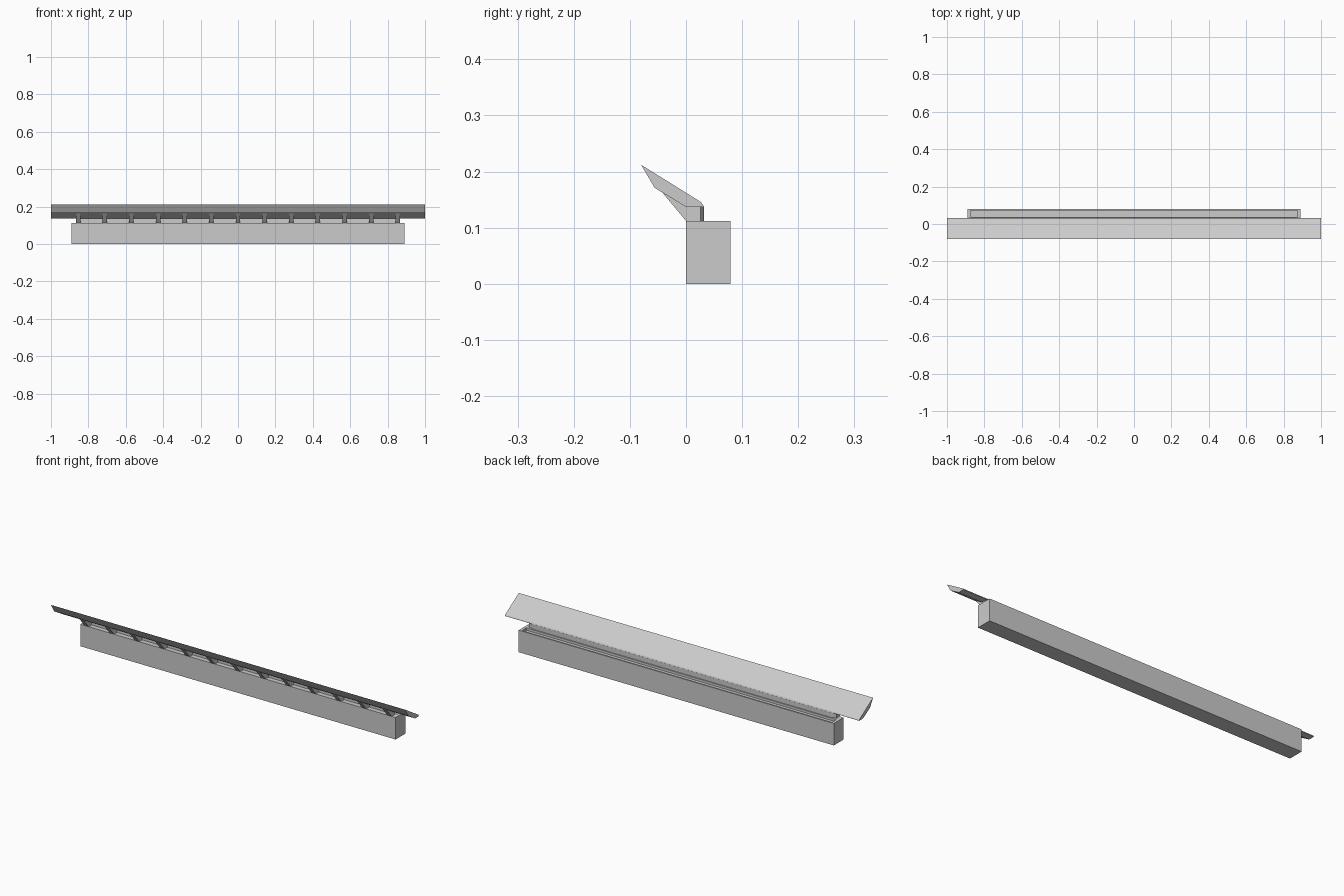
import bpy, bmesh, math

if "Cube" in bpy.data.objects:
    bpy.data.objects.remove(bpy.data.objects["Cube"], do_unlink=True)

grey = bpy.data.materials.new("light_grey")
grey.use_nodes = True
grey.diffuse_color = (0.6, 0.6, 0.6, 1)
grey.node_tree.nodes["Principled BSDF"].inputs["Base Color"].default_value = (0.6, 0.6, 0.6, 1)

BOX_X, BOX_Y, BOX_Z = 0.89, 0.079, 0.112
ROOF_Z = 0.137


def prism(name, outline, offset, smooth=False):
    """Extrude a closed 3D outline along the offset vector."""
    bm = bmesh.new()
    face = bm.faces.new([bm.verts.new(p) for p in outline])
    ext = bmesh.ops.extrude_face_region(bm, geom=[face])
    moved = [v for v in ext["geom"] if isinstance(v, bmesh.types.BMVert)]
    bmesh.ops.translate(bm, verts=moved, vec=offset)
    bmesh.ops.recalc_face_normals(bm, faces=bm.faces)
    mesh = bpy.data.meshes.new(name)
    bm.to_mesh(mesh)
    bm.free()
    mesh.materials.append(grey)
    obj = bpy.data.objects.new(name, mesh)
    bpy.context.collection.objects.link(obj)
    if smooth:
        bpy.ops.object.select_all(action="DESELECT")
        obj.select_set(True)
        bpy.context.view_layer.objects.active = obj
        bpy.ops.object.shade_smooth_by_angle(angle=math.radians(25))
    return obj


def rectangle(x, y0, y1, z):
    return [(-x, y0, z), (x, y0, z), (x, y1, z), (-x, y1, z)]


def side_prism(name, profile, x0, x1, smooth=False):
    return prism(name, [(x0, y, z) for y, z in profile], (x1 - x0, 0, 0), smooth)


# Base box with a shallow channel behind the hood
base = prism("base_box", rectangle(BOX_X, 0, BOX_Y, 0), (0, 0, BOX_Z))
cutter = prism("channel_cutter", rectangle(BOX_X - 0.015, 0.037, 0.071, BOX_Z - 0.012), (0, 0, 0.03))
cutter.hide_render = True
cutter.hide_viewport = True
cut = base.modifiers.new("channel", "BOOLEAN")
cut.operation = "DIFFERENCE"
cut.solver = "EXACT"
cut.object = cutter

# Sloping hood with a rounded rear edge
rear = [(0.012 + 0.02 * math.sin(a), 0.133 + 0.018 * math.cos(a))
        for a in (math.radians(30 + 8 * i) for i in range(7))]
hood = [(-0.08, 0.212)] + rear + [(0.032, ROOF_Z), (0, ROOF_Z), (-0.056, 0.171)]
side_prism("sloping_hood", hood, -1, 1, True)


# Upright rear wall whose ends curve round to the front
def wall_line(half_x, radius):
    arc = [(half_x - radius + radius * math.cos(a), radius * math.sin(a))
           for a in (math.radians(90 * i / 10) for i in range(11))]
    return arc + [(-x, y) for x, y in reversed(arc)]


outer = wall_line(0.867, 0.032)
inner = wall_line(0.859, 0.024)
wall = [(x, y, BOX_Z) for x, y in outer + inner[::-1]]
prism("rear_wall", wall, (0, 0, ROOF_Z - BOX_Z), True)

# Row of support ribs below the hood
rib = [(-0.045, 0.166), (0, BOX_Z), (0.026, BOX_Z), (0.026, 0.139), (0, 0.139)]
COUNT, REACH, WIDTH = 13, 0.855, 0.024
for i in range(COUNT):
    x = -REACH + 2 * REACH * i / (COUNT - 1)
    side_prism(f"support_rib_{i + 1}", rib, x - WIDTH / 2, x + WIDTH / 2)
